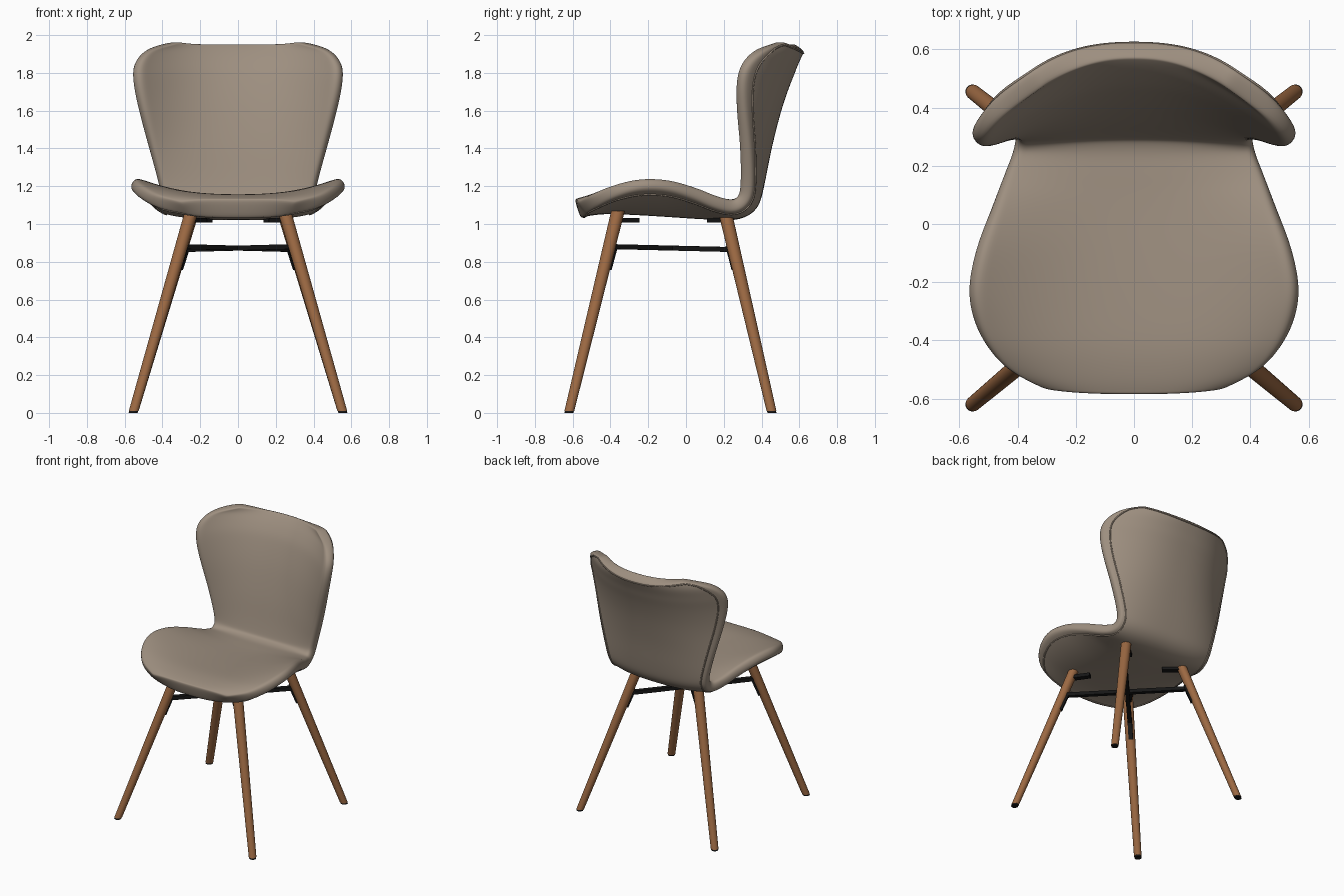
import bpy, bmesh, math
from mathutils import Vector

cube = bpy.data.objects.get("Cube")
if cube:
    bpy.data.objects.remove(cube)


def material(name, colour):
    m = bpy.data.materials.new(name)
    m.use_nodes = True
    m.diffuse_color = (*colour, 1)
    m.node_tree.nodes["Principled BSDF"].inputs["Base Color"].default_value = (*colour, 1)
    return m


FABRIC = material("taupe fabric", (.34, .275, .215))
WOOD = material("walnut wood", (.33, .14, .055))
BLACK = material("black metal", (.008, .008, .008))


def make_object(name, bm, mat):
    mesh = bpy.data.meshes.new(name)
    bm.to_mesh(mesh)
    bm.free()
    obj = bpy.data.objects.new(name, mesh)
    bpy.context.collection.objects.link(obj)
    mesh.materials.append(mat)
    return obj


def smooth(obj, angle=40):
    bpy.ops.object.select_all(action='DESELECT')
    obj.select_set(True)
    bpy.context.view_layer.objects.active = obj
    bpy.ops.object.shade_smooth_by_angle(angle=math.radians(angle))


# Shell sections from front lip to back top:
# centre y, centre z, half width, edge y, edge z
SECTIONS = [
    (-.575, 1.08, .30, -.55, 1.085),
    (-.52, 1.095, .44, -.49, 1.12),
    (-.42, 1.105, .53, -.38, 1.175),
    (-.27, 1.10, .565, -.24, 1.215),
    (-.10, 1.09, .54, -.09, 1.21),
    (.05, 1.08, .49, .05, 1.165),
    (.16, 1.075, .45, .16, 1.115),
    (.26, 1.075, .415, .25, 1.095),
    (.33, 1.11, .405, .305, 1.135),
    (.36, 1.20, .42, .32, 1.22),
    (.40, 1.40, .467, .31, 1.40),
    (.45, 1.60, .517, .285, 1.60),
    (.50, 1.75, .545, .28, 1.75),
    (.54, 1.84, .54, .31, 1.85),
    (.575, 1.90, .475, .39, 1.925),
    (.60, 1.935, .33, .50, 1.965),
]
LAST = len(SECTIONS) - 1
THICK = .105


def section(s):
    """Smooth interpolation between neighbouring sections."""
    f = min(max(s, 0), 1) * LAST
    i = min(int(f), LAST - 1)
    u = f - i
    a, b, c, d = (SECTIONS[min(max(i + k, 0), LAST)] for k in (-1, 0, 1, 2))
    return [q + u / 2 * (r - p + u * (2 * p - 5 * q + 4 * r - w + u * (3 * (q - r) + w - p)))
            for p, q, r, w in zip(a, b, c, d)]


def shell_point(s, t):
    yc, zc, half, ye, ze = section(s)
    k = abs(t) ** 2.3
    return Vector((t * half, yc + (ye - yc) * k, zc + (ze - zc) * k))


def padding(s, t):
    """Upholstery is fuller in the middle, thinner at sides and top."""
    return .62 + .38 * (1 - t ** 4) * min(1, (1 - s) * 6)


# Upholstered seat and back in one curved shell
bm = bmesh.new()
bmesh.ops.create_grid(bm, x_segments=24, y_segments=LAST * 3, size=1)
layer = bm.verts.layers.deform.verify()
for v in bm.verts:
    s, t = (v.co.y + 1) / 2, v.co.x
    v[layer][0] = padding(s, t)
    v.co = shell_point(s, t)
shell = make_object("seat_shell", bm, FABRIC)
shell.vertex_groups.new(name="padding")
solid = shell.modifiers.new("thickness", 'SOLIDIFY')
solid.thickness = THICK
solid.offset = 0
solid.vertex_group = "padding"
sub = shell.modifiers.new("rounding", 'SUBSURF')
sub.levels = sub.render_levels = 2
for poly in shell.data.polygons:
    poly.use_smooth = True


# Piped seam following the rim on the outer side
def outer_point(s, t):
    e = .01
    across = shell_point(s, t + e) - shell_point(s, t - e)
    along = shell_point(s + e, t) - shell_point(s - e, t)
    return shell_point(s, t) - across.cross(along).normalized() * THICK / 2 * padding(s, t)


LOW, HIGH, SIDE, N = .03, .975, .9, 60
ramp = [i / N for i in range(N)]
loop = [(LOW + (HIGH - LOW) * r, SIDE) for r in ramp]
loop += [(HIGH, SIDE - 2 * SIDE * r) for r in ramp]
loop += [(HIGH - (HIGH - LOW) * r, -SIDE) for r in ramp]
loop += [(LOW, 2 * SIDE * r - SIDE) for r in ramp]
curve = bpy.data.curves.new("rim_seam", 'CURVE')
curve.dimensions = '3D'
curve.bevel_depth = .005
curve.bevel_resolution = 1
spline = curve.splines.new('POLY')
spline.points.add(len(loop) - 1)
for p, st in zip(spline.points, loop):
    p.co = (*outer_point(*st), 1)
spline.use_cyclic_u = True
curve.materials.append(FABRIC)
bpy.context.collection.objects.link(bpy.data.objects.new("rim_seam", curve))


# Splayed legs: horizontal circles sheared from foot to top
def rod(name, foot, top, z0, z1, r0, r1, mat):
    bm = bmesh.new()
    bmesh.ops.create_cone(bm, cap_ends=True, segments=24, radius1=r0, radius2=r1, depth=1)
    for v in bm.verts:
        z = z0 + (z1 - z0) * (v.co.z + .5)
        axis = foot.lerp(top, z / top.z)
        v.co = (axis.x + v.co.x, axis.y + v.co.y, z)
    smooth(make_object(name, bm, mat))


def beam(name, a, b, width, height):
    bm = bmesh.new()
    bmesh.ops.create_cube(bm, size=1)
    d = b - a
    turn = d.to_track_quat('X', 'Z')
    for v in bm.verts:
        v.co = (a + b) / 2 + turn @ Vector((v.co.x * d.length, v.co.y * width, v.co.z * height))
    make_object(name, bm, BLACK)


def leg_axis(foot, top, z, inset=0):
    p = foot.lerp(top, z / top.z)
    inward = Vector((-p.x, -p.y, 0)).normalized()
    return p + inward * inset


legs = {}
for side, sx in (("left", 1), ("right", -1)):
    for end, foot_y, top_y, top_z in (("front", -.62, -.36, 1.07), ("back", .455, .21, 1.05)):
        foot, top = Vector((sx * .555, foot_y, 0)), Vector((sx * .245, top_y, top_z))
        tag = f"{end}_{side}"
        legs[tag] = foot, top
        rod(tag + "_leg", foot, top, .01, top_z, .026, .036, WOOD)
        rod(tag + "_foot_pad", foot, top, 0, .01, .024, .024, BLACK)
        # Metal strap down the inside of the leg and plate below the seat
        beam(tag + "_strap", leg_axis(foot, top, .76, .033), leg_axis(foot, top, .885, .037), .03, .014)
        beam(tag + "_plate", leg_axis(foot, top, 1.02, .01), leg_axis(foot, top, 1.02, .14), .04, .025)

# Crossed braces joining opposite legs
for name, a, b in (("brace_one", "front_left", "back_right"), ("brace_two", "front_right", "back_left")):
    beam(name, leg_axis(*legs[a], .88, .03), leg_axis(*legs[b], .865, .03), .03, .026)
